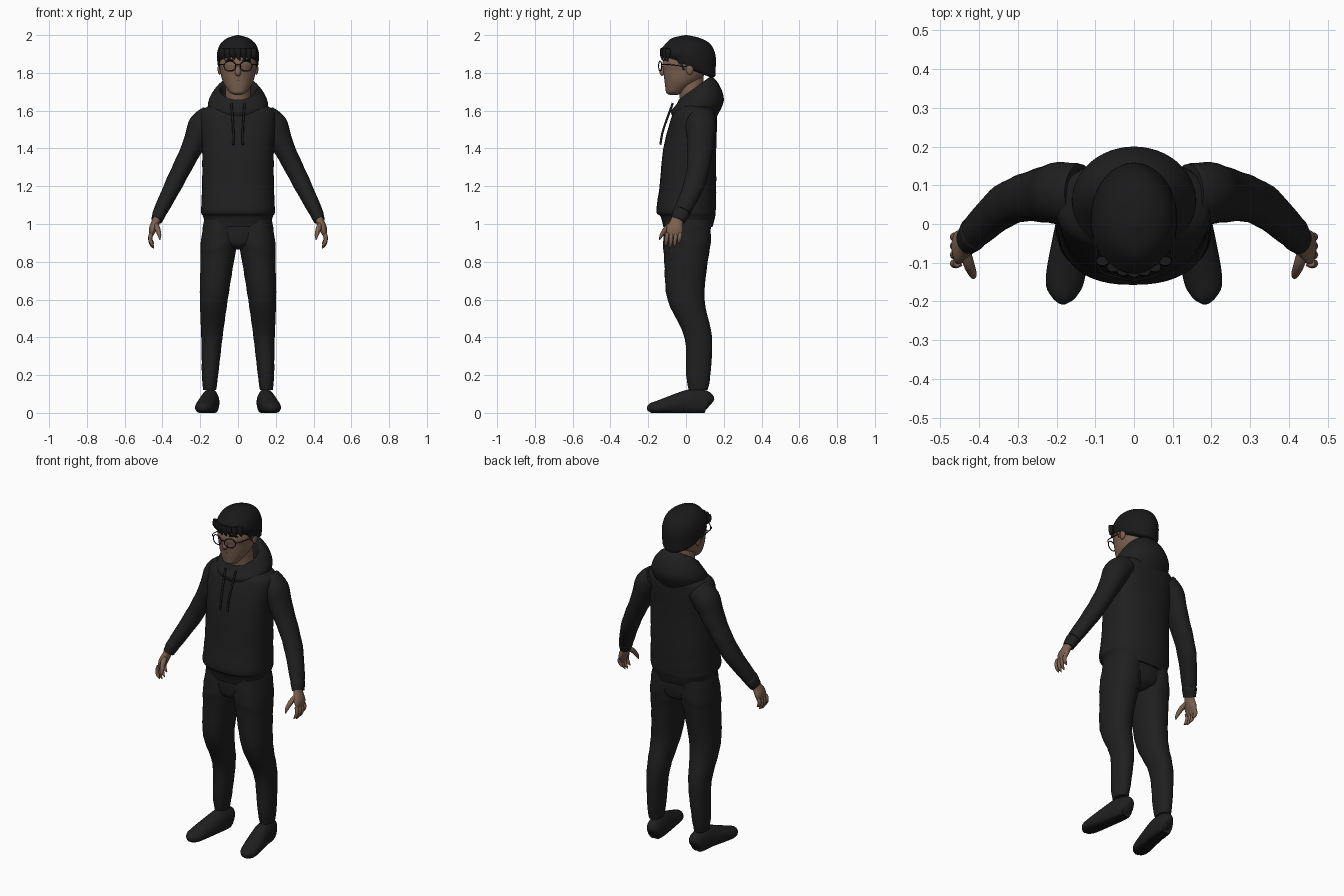
import bpy, bmesh, math
from mathutils import Vector

default_cube = bpy.data.objects.get("Cube")
if default_cube:
    bpy.data.objects.remove(default_cube)


def material(name, red, green, blue):
    mat = bpy.data.materials.new(name)
    mat.use_nodes = True
    mat.diffuse_color = (red, green, blue, 1)
    shader = mat.node_tree.nodes["Principled BSDF"]
    shader.inputs["Base Color"].default_value = mat.diffuse_color
    shader.inputs["Roughness"].default_value = .8
    return mat


CLOTH = material("black_cloth", .014, .014, .014)
SOLE = material("sole_black", .008, .008, .008)
HAIR = material("dark_hair", .01, .01, .01)
SKIN = material("skin", .2, .12, .08)
LIP = material("lips", .16, .08, .06)
EYE = material("dark_eye", .03, .02, .015)
FRAME = material("glasses_black", .008, .008, .008)


def finish(name, bm, mat, mirror):
    bmesh.ops.recalc_face_normals(bm, faces=bm.faces)
    mesh = bpy.data.meshes.new(name)
    bm.to_mesh(mesh)
    bm.free()
    obj = bpy.data.objects.new(name, mesh)
    bpy.context.collection.objects.link(obj)
    mesh.materials.append(mat)
    if mirror:
        obj.modifiers.new("Mirror", "MIRROR")
    bpy.ops.object.select_all(action='DESELECT')
    obj.select_set(True)
    bpy.context.view_layer.objects.active = obj
    bpy.ops.object.shade_smooth_by_angle(angle=math.radians(50))
    return obj


def ring(x=0, y=0, z=0, wide=0, deep=0, tilt=0):
    """Centre, two half sizes, and rise from front to back."""
    return (x, y, z, wide, deep, tilt)


def smoothed(rows, steps=5):
    """Catmull-Rom curve through the rings."""
    out = []
    last = len(rows) - 1
    for i in range(last):
        near = rows[max(i - 1, 0)], rows[i], rows[i + 1], rows[min(i + 2, last)]
        for step in range(steps):
            t = step / steps
            out.append([b + t / 2 * (c - a + t * (2*a - 5*b + 4*c - d + t * (3*(b - c) + d - a)))
                        for a, b, c, d in zip(*near)])
    return out + [list(rows[last])]


def outline(count, power=2):
    """Unit superellipse."""
    for i in range(count):
        angle = math.tau * i / count
        yield [math.copysign(abs(part) ** (2 / power), part)
               for part in (math.cos(angle), math.sin(angle))]


def skin_rings(loops):
    bm = bmesh.new()
    loops = [[bm.verts.new(point) for point in loop] for loop in loops]
    for low, high in zip(loops, loops[1:]):
        for i in range(len(low)):
            bm.faces.new((low[i - 1], low[i], high[i], high[i - 1]))
    bm.faces.new(loops[0])
    bm.faces.new(loops[-1])
    return bm


def stack(name, rows, mat, mirror=False, power=2, fold=0):
    """Loft of level or tilted rings, with optional cloth folds."""
    loops = []
    for x, y, z, wide, deep, tilt in smoothed(rows):
        loop = []
        for u, v in outline(48, power):
            swell = 1 + fold * math.sin(75 * z + 3 * u + 2 * v)
            loop.append((x + wide * u * swell, y + deep * v * swell, z + tilt * deep * v))
        loops.append(loop)
    return finish(name, skin_rings(loops), mat, mirror)


def limb(name, rows, mat, mirror=False, ref=(0, 1, 0), sides=24, fold=0):
    """Loft of rings set square to their path, never below the floor."""
    rows = smoothed(rows)
    centres = [Vector(row[:3]) for row in rows]
    loops = []
    for i, row in enumerate(rows):
        ahead = centres[min(i + 1, len(rows) - 1)]
        along = (ahead - centres[max(i - 1, 0)]).normalized()
        side = along.cross(Vector(ref)).normalized()
        depth = side.cross(along)
        swell = 1 + fold * math.sin(i * 1.4)
        loop = [centres[i] + (side * u * row[3] + depth * v * row[4]) * swell
                for u, v in outline(sides)]
        for point in loop:
            point.z = max(point.z, 0)
        loops.append(loop)
    return finish(name, skin_rings(loops), mat, mirror)


def wire(name, points, radius, mat, mirror=False):
    rows = [ring(*point, wide=radius, deep=radius) for point in points]
    return limb(name, rows, mat, mirror, ref=(.1, .2, 1), sides=8)


def blob(name, centre, size, mat, mirror=False):
    bm = bmesh.new()
    bmesh.ops.create_uvsphere(bm, u_segments=20, v_segments=12, radius=1)
    for vert in bm.verts:
        vert.co = Vector(centre) + vert.co * Vector(size)
    return finish(name, bm, mat, mirror)


# Hoodie body with gathered hem
stack("hoodie_body", [
    ring(z=.985, y=.01, wide=.17, deep=.13), ring(z=1.04, y=.01, wide=.185, deep=.145),
    ring(z=1.07, wide=.195, deep=.157), ring(z=1.2, y=.01, wide=.19, deep=.15),
    ring(z=1.4, y=.02, wide=.19, deep=.14), ring(z=1.57, y=.045, wide=.2, deep=.12),
    ring(z=1.62, y=.055, wide=.165, deep=.1), ring(z=1.67, y=.05, wide=.07, deep=.06),
], CLOTH, power=2.4, fold=.004)

# Hood resting on the shoulders, open at the throat
stack("hood", [
    ring(z=1.56, y=.05, wide=.145, deep=.115, tilt=.1),
    ring(z=1.625, y=.06, wide=.16, deep=.14, tilt=.2),
    ring(z=1.675, y=.06, wide=.145, deep=.12, tilt=.45),
    ring(z=1.715, y=.05, wide=.11, deep=.09, tilt=.7),
    ring(z=1.71, y=.04, wide=.095, deep=.08, tilt=.7),
    ring(z=1.64, y=.03, wide=.085, deep=.065, tilt=.4)], CLOTH)
wire("drawstring", [(.035, -.07, 1.64), (.025, -.12, 1.5), (.025, -.136, 1.42)],
     .006, CLOTH, mirror=True)

# Sleeves and cuffs
limb("sleeve", [
    ring(x=.14, y=.08, z=1.565, wide=.066, deep=.075),
    ring(x=.19, y=.08, z=1.52, wide=.073, deep=.08),
    ring(x=.24, y=.075, z=1.41, wide=.057, deep=.07),
    ring(x=.295, y=.065, z=1.3, wide=.05, deep=.06),
    ring(x=.345, y=.04, z=1.2, wide=.046, deep=.056),
    ring(x=.41, y=-.02, z=1.07, wide=.037, deep=.044)], CLOTH, mirror=True, fold=.015)
limb("cuff", [
    ring(x=.41, y=-.016, z=1.075, wide=.03, deep=.04),
    ring(x=.415, y=-.025, z=1.06, wide=.036, deep=.046),
    ring(x=.43, y=-.043, z=1.02, wide=.03, deep=.038)], CLOTH, mirror=True)

# Hands with curled fingers
limb("palm", [
    ring(x=.424, y=-.04, z=1.045, wide=.022, deep=.03),
    ring(x=.436, y=-.05, z=1.01, wide=.022, deep=.034),
    ring(x=.452, y=-.06, z=.97, wide=.02, deep=.044),
    ring(x=.46, y=-.064, z=.93, wide=.006, deep=.034)], SKIN, mirror=True)
fingers = {"index": .07, "middle": .08, "ring": .075, "little": .055}
for i, (finger, length) in enumerate(fingers.items()):
    rows = []
    for step in range(6):
        t = step / 5
        radius = .002 + .009 * math.sqrt(1 - t ** 3)
        rows.append(ring(x=.457 + .04 * t - .052 * t * t, y=.023 * i - .1 - .007 * t,
                         z=.95 - length * t, wide=radius, deep=radius))
    limb(finger + "_finger", rows, SKIN, mirror=True, sides=12)
limb("thumb", [
    ring(x=.436, y=-.07, z=1, wide=.014, deep=.016),
    ring(x=.426, y=-.105, z=.975, wide=.014, deep=.014),
    ring(x=.416, y=-.13, z=.94, wide=.01, deep=.01),
    ring(x=.414, y=-.14, z=.915, wide=.002, deep=.002)], SKIN, mirror=True, sides=12)

# Trousers
stack("trouser_leg", [
    ring(x=.09, y=.01, z=1.02, wide=.09, deep=.12),
    ring(x=.1, y=.005, z=.9, wide=.097, deep=.126),
    ring(x=.11, z=.8, wide=.088, deep=.115), ring(x=.128, z=.6, wide=.074, deep=.098),
    ring(x=.138, y=.065, z=.4, wide=.056, deep=.073),
    ring(x=.148, y=.065, z=.2, wide=.043, deep=.064),
    ring(x=.15, y=.065, z=.12, wide=.034, deep=.05),
], CLOTH, mirror=True, power=2.2, fold=.012)
stack("trouser_seat", [
    ring(z=.865, y=.01, wide=.03, deep=.07), ring(z=.89, y=.01, wide=.1, deep=.11),
    ring(z=.94, y=.01, wide=.165, deep=.12), ring(z=1.02, y=.01, wide=.17, deep=.12),
], CLOTH, power=2.4)

# Shoes, with the underside as sole
shoe = limb("shoe", [
    ring(x=.14, y=.126, z=.04, wide=.018, deep=.028),
    ring(x=.14, y=.11, z=.05, wide=.04, deep=.062),
    ring(x=.145, y=.06, z=.055, wide=.046, deep=.072),
    ring(x=.152, z=.053, wide=.05, deep=.066),
    ring(x=.178, y=-.14, z=.03, wide=.05, deep=.038),
    ring(x=.183, y=-.185, z=.025, wide=.034, deep=.027),
    ring(x=.185, y=-.205, z=.02, wide=.01, deep=.01),
], CLOTH, mirror=True, ref=(0, 0, 1))
shoe.data.materials.append(SOLE)
for face in shoe.data.polygons:
    face.material_index = int(face.center.z < .01)

# Neck and head
stack("neck", [ring(z=1.6, y=.04, wide=.07, deep=.065),
               ring(z=1.8, y=.02, wide=.062, deep=.07)], SKIN)
stack("head", [
    ring(z=1.684, y=-.065, wide=.018, deep=.022), ring(z=1.694, y=-.06, wide=.042, deep=.044),
    ring(z=1.72, y=-.045, wide=.062, deep=.064), ring(z=1.76, y=-.02, wide=.083, deep=.094),
    ring(z=1.81, y=-.006, wide=.094, deep=.114), ring(z=1.87, wide=.098, deep=.12),
    ring(z=1.965, y=.01, wide=.04, deep=.05)], SKIN, power=2.15)
blob("ear", (.097, .02, 1.82), (.011, .02, .03), SKIN, mirror=True)
limb("nose", [ring(y=-.108, z=1.85, wide=.007, deep=.008),
              ring(y=-.125, z=1.805, wide=.016, deep=.015),
              ring(y=-.118, z=1.79, wide=.012, deep=.01)], SKIN)
blob("upper_lip", (0, -.103, 1.762), (.024, .012, .005), LIP)
blob("lower_lip", (0, -.1, 1.753), (.02, .013, .006), LIP)
blob("chin", (0, -.086, 1.715), (.03, .02, .02), SKIN)
blob("eye", (.04, -.105, 1.836), (.014, .007, .006), EYE, mirror=True)
wire("eyebrow", [(.02, -.116, 1.864), (.042, -.11, 1.87), (.066, -.092, 1.863)],
     .005, HAIR, mirror=True)

# Hair cap, fringe locks and sideburns
stack("hair", [
    ring(z=1.82, y=.02, wide=.088, deep=.11, tilt=-.4),
    ring(z=1.835, y=.02, wide=.104, deep=.134, tilt=-.4),
    ring(z=1.865, y=.013, wide=.11, deep=.144, tilt=-.3),
    ring(z=1.91, y=.012, wide=.11, deep=.144, tilt=-.1),
    ring(z=1.955, y=.01, wide=.092, deep=.117), ring(z=1.985, wide=.055, deep=.072),
    ring(z=2, wide=.004, deep=.005)], HAIR)
for i in range(-3, 4):
    x = i * .027
    y = 4.5 * x * x - .125
    limb("fringe_lock", [ring(x=x, y=y, z=1.93, wide=.016, deep=.012),
                         ring(x=x, y=y, z=1.9, wide=.018, deep=.014),
                         ring(x=x + .01, y=y, z=1.865 + .006 * (i % 2), wide=.002, deep=.002)],
         HAIR, sides=10)
limb("sideburn", [ring(x=.098, y=-.03, z=1.89, wide=.01, deep=.03),
                  ring(x=.094, y=-.01, z=1.815, wide=.002, deep=.006)], HAIR, mirror=True)

# Glasses
rim = [(.043 + .031 * u, .008 * u - .137, 1.836 + .027 * v) for u, v in outline(12)]
wire("glasses_rim", rim + rim[:1], .0027, FRAME, mirror=True)
wire("glasses_bridge", [(-.013, -.143, 1.84), (0, -.146, 1.846), (.013, -.143, 1.84)],
     .0025, FRAME)
wire("glasses_temple", [(.073, -.13, 1.843), (.094, -.1, 1.845), (.1, .03, 1.83)],
     .0025, FRAME, mirror=True)
